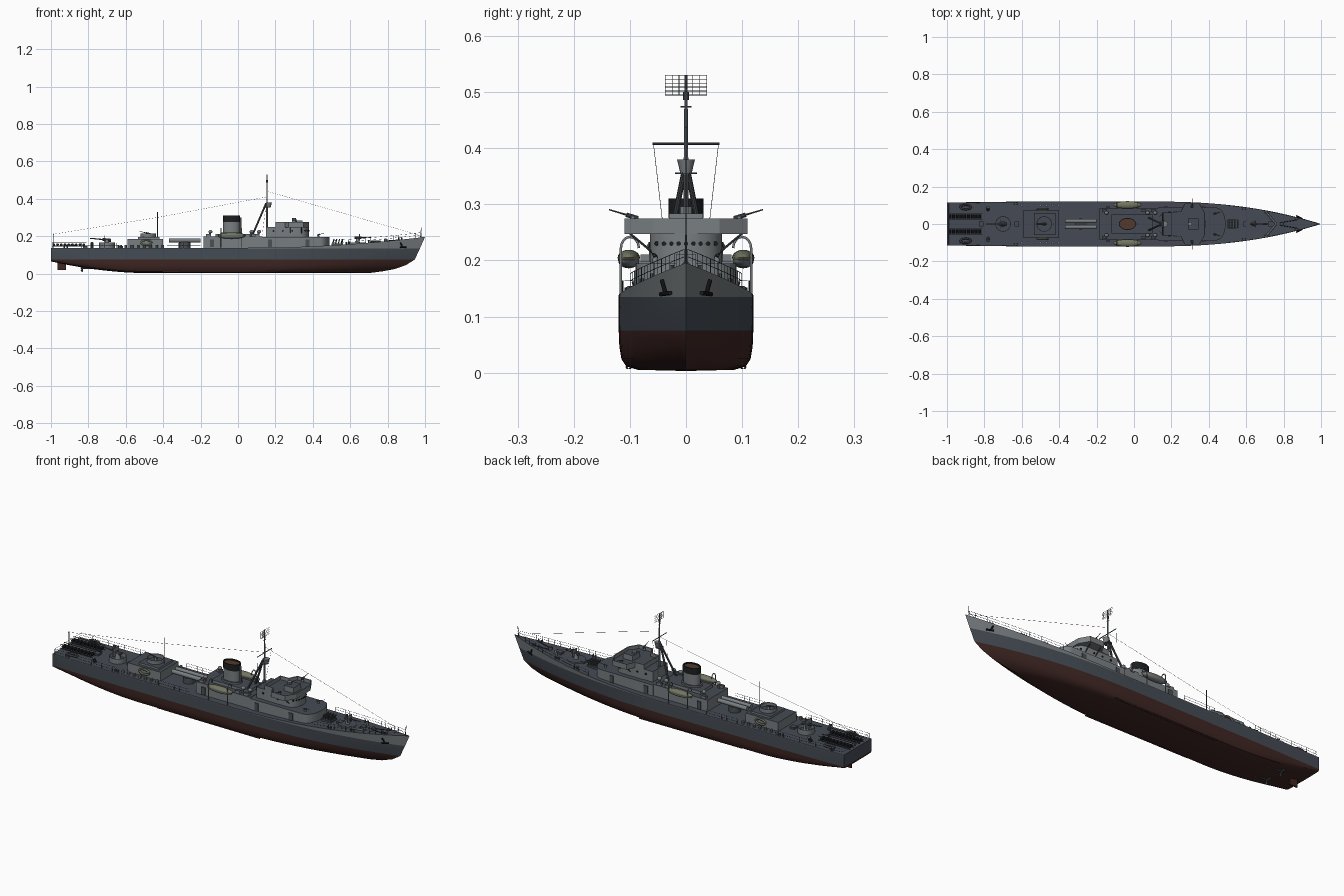
import bpy, bmesh
from math import pi, sin, cos
from mathutils import Vector, Matrix

if "Cube" in bpy.data.objects:
    bpy.data.objects.remove(bpy.data.objects["Cube"])


def paint(name, r, g, b):
    m = bpy.data.materials.new(name)
    m.use_nodes = True
    m.diffuse_color = (r, g, b, 1)
    m.node_tree.nodes["Principled BSDF"].inputs["Base Color"].default_value = (r, g, b, 1)
    return m


RED = paint("bottom red", .05, .02, .017)
SLATE = paint("hull slate", .06, .073, .09)
GREY = paint("light grey", .19, .21, .22)
DECK = paint("deck blue grey", .06, .068, .088)
BLACK = paint("black", .012, .013, .015)
OLIVE = paint("olive canvas", .17, .18, .12)
RUST = paint("soot brown", .09, .04, .025)
STEEL = paint("dark steel", .07, .08, .09)


def finish(name, bm, mats, smooth=False):
    bmesh.ops.recalc_face_normals(bm, faces=bm.faces[:])
    me = bpy.data.meshes.new(name)
    bm.to_mesh(me)
    bm.free()
    for m in mats:
        me.materials.append(m)
    ob = bpy.data.objects.new(name, me)
    bpy.context.collection.objects.link(ob)
    if smooth:
        bpy.ops.object.select_all(action='DESELECT')
        ob.select_set(True)
        bpy.context.view_layer.objects.active = ob
        bpy.ops.object.shade_smooth_by_angle(angle=.6)
    return ob


def prism(name, outline, z0, z1, side=GREY, top=DECK, rim=0, depth=0):
    """Extruded outline; a rim sinks the top into a bulwark."""
    bm = bmesh.new()
    base = bm.faces.new([bm.verts.new((x, y, z0)) for x, y in outline])
    ext = bmesh.ops.extrude_face_region(bm, geom=[base], use_keep_orig=True)["geom"]
    bmesh.ops.translate(bm, vec=(0, 0, z1 - z0), verts=[g for g in ext if isinstance(g, bmesh.types.BMVert)])
    cap = [g for g in ext if isinstance(g, bmesh.types.BMFace)][0]
    bmesh.ops.recalc_face_normals(bm, faces=bm.faces[:])
    if rim:
        bmesh.ops.inset_region(bm, faces=[cap], thickness=rim, depth=0)
        bmesh.ops.translate(bm, vec=(0, 0, -.001), verts=cap.verts[:])
        inner = bmesh.ops.extrude_face_region(bm, geom=[cap])["geom"]
        bmesh.ops.delete(bm, geom=[cap], context='FACES_ONLY') if cap.is_valid else None
        bmesh.ops.translate(bm, vec=(0, 0, -depth), verts=[g for g in inner if isinstance(g, bmesh.types.BMVert)])
        cap = [g for g in inner if isinstance(g, bmesh.types.BMFace)][0]
    cap.material_index = 1
    return finish(name, bm, [side, top], len(outline) > 10)


def box(name, x0, x1, y0, y1, z0, z1, side=GREY, top=DECK):
    return prism(name, [(x0, y0), (x1, y0), (x1, y1), (x0, y1)], z0, z1, side, top)


def ring(x, y, rx, ry, n=20):
    return [(x + rx * cos(2 * pi * i / n), y + ry * sin(2 * pi * i / n)) for i in range(n)]


def rod(name, p, q, r, mat=GREY, r2=None, n=10):
    p, q = Vector(p), Vector(q)
    bm = bmesh.new()
    turn = (q - p).to_track_quat('Z', 'Y').to_matrix().to_4x4()
    bmesh.ops.create_cone(bm, cap_ends=True, segments=n, radius1=r, radius2=r if r2 is None else r2,
                          depth=(q - p).length, matrix=Matrix.Translation((p + q) / 2) @ turn)
    return finish(name, bm, [mat], True)


def ball(name, at, size, mat):
    bm = bmesh.new()
    bmesh.ops.create_uvsphere(bm, u_segments=20, v_segments=10, radius=1,
                              matrix=Matrix.Translation(at) @ Matrix.Diagonal((*size, 1)))
    return finish(name, bm, [mat], True)


def wire(name, paths, r, mat=STEEL, loop=False):
    cu = bpy.data.curves.new(name, 'CURVE')
    cu.dimensions, cu.bevel_depth, cu.bevel_resolution = '3D', r, 1
    for pts in paths:
        sp = cu.splines.new('POLY')
        sp.points.add(len(pts) - 1)
        for v, p in zip(sp.points, pts):
            v.co = (*p, 1)
        sp.use_cyclic_u = loop
    cu.materials.append(mat)
    ob = bpy.data.objects.new(name, cu)
    bpy.context.collection.objects.link(ob)
    return ob


def sheer(x):
    return .138 + .058 * max(0, (x - .05) / .95) ** 2


def beam(x, end=1, power=2.35):
    u = max(0, (x - .1) / (end - .1))
    return (.12 - .005 * max(0, -x - .6) / .4) * max(0, 1 - u ** power)


# Hull lofted from rows: (height fraction, bow end, fullness, taper power)
rows = [(0, .7, 0, 2), (.03, .72, .72, 1.8), (.12, .77, .89, 1.8), (.3, .84, .96, 1.9),
        (.6, .9, .99, 2), (1, .945, 1, 2.1), (2, .973, 1, 2.25), (3, 1, 1, 2.35)]
bm = bmesh.new()
COUNT = 48
sides = {}
for side in (1, -1):
    grid = []
    for f, end, full, power in rows:
        line = []
        for i in range(COUNT + 1):
            x = -1 + (end + 1) * i / COUNT
            keel = .003 + .062 * max(0, (-x - .5) / .5) ** 1.8
            z = keel + (.075 - keel) * f if f <= 1 else .135 if f == 2 else max(sheer(x), .1365)
            line.append(bm.verts.new((x, side * full * beam(x, end, power), z)))
        grid.append(line)
    for j in range(len(rows) - 1):
        for i in range(COUNT):
            face = bm.faces.new((grid[j][i], grid[j][i + 1], grid[j + 1][i + 1], grid[j + 1][i]))
            face.material_index = 0 if j < 5 else 1 if j == 5 else 2
    sides[side] = grid
for i in range(COUNT):
    face = bm.faces.new((sides[1][-1][i], sides[1][-1][i + 1], sides[-1][-1][i + 1], sides[-1][-1][i]))
    face.material_index = 3
for j in range(len(rows) - 1):
    face = bm.faces.new((sides[1][j][0], sides[1][j + 1][0], sides[-1][j + 1][0], sides[-1][j][0]))
    face.material_index = 0 if j < 5 else 1
bmesh.ops.remove_doubles(bm, verts=bm.verts[:], dist=.0002)
finish("hull", bm, [RED, SLATE, GREY, DECK], True)

# Rudder, propellers, bilge keels, anchors
box("rudder", -.965, -.92, -.004, .004, .018, .075, RED, RED)
for s in (1, -1):
    rod("propeller_shaft", (-.6, s * .05, .02), (-.84, s * .05, .03), .004, STEEL)
    for k in range(3):
        a = 2 * pi * k / 3
        tip = Vector((-.835, s * .05 + .02 * cos(a), .03 + .02 * sin(a)))
        rod("propeller_blade", (-.83, s * .05, .03), tip, .003, STEEL, .007, 6)
    wire("bilge_keel", [[(-.4, s * .1, .01), (.2, s * .104, .01)]], .004, RED)
    rod("anchor_shank", (.87, s * .043, .165), (.88, s * .036, .14), .004, BLACK)
    rod("anchor_fluke", (.868, s * .045, .14), (.9, s * .028, .142), .004, BLACK)

# Deck railing
for s in (1, -1):
    for name, x0, x1 in (("bow_rail", .5, .98), ("stern_rail", -.99, -.62), ("waist_rail", -.38, -.2)):
        n = int((x1 - x0) / .03)
        xs = [x0 + (x1 - x0) * i / n for i in range(n + 1)]
        edge = [Vector((x, s * (beam(x) - .003), sheer(x))) for x in xs]
        lines = [[p + Vector((0, 0, h)) for p in edge] for h in (.013, .026)]
        posts = [[p, p + Vector((0, 0, .026))] for p in edge]
        wire(name, lines + posts, .0006)
wire("transom_rail", [[(-.99, -.11, .138 + h), (-.99, .11, .138 + h)] for h in (.013, .026)], .0006)

# Main deckhouse with rounded front, bridge tower and open bridge
front = [(.44 + .05 * cos(a), .088 * sin(a)) for a in [pi * (i / 12 - .5) for i in range(13)]]
prism("forward_house", [(.13, .09), (.13, -.09)] + front, .13, .195)
box("midship_house", -.185, .13, -.085, .085, .13, .198)
box("casing", -.12, .1, -.05, .05, .19, .212)
box("chart_house", .15, .27, -.062, .062, .19, .25)
nose = [(.33 + .05 * cos(a), .064 * sin(a)) for a in [pi * (i / 10 - .5) for i in range(11)]]
prism("bridge_tower", [(.2, .064), (.2, -.064)] + nose, .19, .25)
half = [(.2, .065), (.25, .068), (.27, .11), (.35, .11), (.38, .06)]
prism("open_bridge", half + [(x, -y) for x, y in reversed(half)], .247, .275, GREY, DECK, .005, .018)
box("wheelhouse", .29, .345, -.03, .03, .255, .284)
rod("director", (.3, 0, .28), (.3, 0, .296), .012)
for i in range(-4, 5):
    y = i * .013
    x = .33 + .05 * (1 - (y / .064) ** 2) ** .5
    rod("bridge_porthole", (x - .004, y, .23), (x + .002, y, .23), .004, BLACK)
for s in (1, -1):
    for x in (.19, .24, .29):
        rod("side_porthole", (x, s * .06, .228), (x, s * .0665, .228), .005, BLACK)
    for x in (-.15, .16, .36):
        box("door", x, x + .022, s * .0905 - .002, s * .0905 + .002, .142, .182, STEEL, STEEL)
    for x in (.28, .34):
        rod("wing_strut", (x, s * .06, .215), (x, s * .1, .248), .002, STEEL)

# Funnel with dark cap and sooty mouth
prism("funnel", ring(-.035, 0, .045, .03, 28), .2, .278, GREY, GREY)
prism("funnel_cap", ring(-.035, 0, .0465, .0315, 28), .276, .31, BLACK, RUST, .004, .006)
prism("funnel_foot", ring(-.035, 0, .055, .038, 28), .2, .22)
rod("steam_pipe", (.015, 0, .2), (.015, 0, .3), .005)

# Boats under canvas with davits, ventilators
for s in (1, -1):
    ball("boat", (-.035, s * .102, .205), (.075, .02, .014), OLIVE)
    ball("boat_keel", (-.035, s * .102, .2), (.072, .019, .014), GREY)
    for x in (-.09, .02):
        arc = [(x, s * (.1 + .016 * cos(a)), .222 + .02 * sin(a)) for a in [pi * i / 8 for i in range(9)]]
        wire("davit", [[(x, s * .116, .14)] + arc], .0025, GREY)
    for x in (-.15, .07, .11):
        rod("ventilator", (x, s * .06, .195), (x, s * .06, .222), .006)
        ball("ventilator_cowl", (x + .003, s * .06, .224), (.011, .01, .009), GREY)
    for x in (-.17, .04, .09):
        box("locker", x, x + .025, s * .073 - .008, s * .073 + .008, .19, .211)

# Mast: tripod, lookout, yard, lattice antenna
rod("mast", (.155, 0, .19), (.155, 0, .53), .006, GREY, .0025)
for s in (1, -1):
    rod("tripod_leg", (.15, 0, .375), (.075, s * .035, .2), .005, STEEL)
    wire("yard_stay", [[(.155, s * .058, .408), (.13, s * .035, .21)]], .0005)
rod("lookout", (.165, 0, .355), (.165, 0, .38), .01, GREY, .016, 16)
rod("lamp_shelf", (.155, 0, .354), (.155, 0, .357), .02, STEEL)
rod("masthead_drum", (.155, 0, .486), (.155, 0, .5), .005, STEEL)
rod("yard", (.155, -.06, .408), (.155, .06, .408), .002, STEEL)
rod("upper_yard", (.155, -.01, .474), (.155, .01, .474), .0012, STEEL)
bars = [[(.158, -.037, .495 + .007 * i), (.158, .037, .495 + .007 * i)] for i in range(6)]
bars += [[(.158, -.037 + .0123 * i, .495), (.158, -.037 + .0123 * i, .53)] for i in range(7)]
wire("antenna_lattice", bars, .0007)
rod("aft_pole", (-.43, 0, .19), (-.43, 0, .33), .0022, STEEL)
wire("aerials", [[(.155, 0, .44), (.97, 0, .205)], [(.155, 0, .41), (-.43, 0, .3), (-.99, 0, .21)]], .0005)
rod("jackstaff", (.975, 0, .19), (.98, 0, .245), .0015, STEEL)
rod("ensign_staff", (-.985, 0, .138), (-.985, 0, .215), .0015, STEEL)


def gun(name, x, y, z, aim, size, shield=True):
    """Pedestal, breech, shield and barrel pointing along aim."""
    base, aim = Vector((x, y, z)), Vector(aim).normalized()
    pivot = base + Vector((0, 0, .8 * size))
    rod(name + "_pedestal", base, pivot, .35 * size, GREY, .22 * size, 12)
    rod(name + "_breech", pivot - aim * .5 * size, pivot + aim * .6 * size, .2 * size, STEEL)
    rod(name + "_barrel", pivot, pivot + aim * 2.2 * size, .09 * size, STEEL, .06 * size)
    if shield:
        w = .55 * size
        dx = .3 * size * (1 if aim.x > 0 else -1)
        box(name + "_shield", x + dx - .002, x + dx + .002, y - w, y + w, z + .35 * size, z + 1.4 * size, GREY, GREY)


# Armament
prism("bow_gun_platform", ring(.64, 0, .045, .045), .14, .165, GREY, DECK)
gun("bow_gun", .64, 0, .165, (1, 0, .05), .033)
prism("stern_gun_tub", ring(-.7, 0, .042, .042, 24), .13, .165, GREY, DECK, .004, .02)
gun("stern_gun", -.7, 0, .146, (-1, 0, .1), .042)
for s in (1, -1):
    gun("wing_gun", .31, s * .095, .262, (.1, s, .3), .02, False)
    gun("bow_light_gun", .43, s * .055, .195, (1, s * .3, .3), .016, False)
box("mortar_base", .5, .56, -.025, .025, .14, .162, STEEL, STEEL)
for i in range(4):
    for j in range(-2, 3):
        rod("mortar_spigot", (.507 + i * .015, j * .01, .16), (.513 + i * .015, j * .01, .185), .003, STEEL, n=6)

# Aft deckhouse with gun tub and rafts
box("aft_house", -.59, -.4, -.075, .075, .13, .185)
box("aft_house_roof", -.535, -.42, -.06, .06, .18, .195)
prism("aft_tub", ring(-.48, 0, .042, .042, 24), .19, .215, GREY, DECK, .004, .018)
gun("aft_gun", -.48, 0, .197, (-1, 0, .25), .022, False)
for s in (1, -1):
    for name, x in (("aft_raft", -.49), ("stern_raft", -.9)):
        y, z = (.08, .165) if x > -.6 else (.09, .15)
        pts = [(x + .028 * cos(a), s * y + (0 if x > -.6 else .012 * sin(a)), z + (.013 * sin(a) if x > -.6 else 0))
               for a in [2 * pi * i / 20 for i in range(20)]]
        wire(name, [pts], .005, OLIVE if x > -.6 else STEEL, True)
    for i in range(7):
        x = -.6 + i * .033
        rod("deck_canister", (x, s * .1, .135), (x, s * .1, .153), .007, GREY, n=8)

# Trainable tubes amidships
for s in (1, -1):
    rod("launch_tube", (-.37, s * .016, .177), (-.2, s * .016, .177), .011, GREY, n=14)
rod("tube_turntable", (-.285, 0, .135), (-.285, 0, .168), .03, STEEL, n=20)

# Stern racks with drums
for s in (1, -1):
    for d in (-.014, .014):
        y = s * .04 + d
        wire("charge_rack", [[(-.995, y, z), (-.81, y, z)] for z in (.145, .165)], .0018, STEEL)
    for i in range(9):
        x = -.985 + i * .02
        rod("depth_charge", (x, s * .04 - .011, .153), (x, s * .04 + .011, .153), .008, BLACK, n=10)
    rod("deck_thrower", (-.78, s * .075, .138), (-.78, s * .09, .165), .008, STEEL)

# Foredeck gear: winch, breakwater, bollards, hatches
rod("winch", (.79, 0, .16), (.79, 0, .186), .012, STEEL, .009, 14)
for s in (1, -1):
    wire("breakwater", [[(.76, 0, .173), (.71, s * .06, .168)]], .005, GREY)
    wire("anchor_chain", [[(.79, s * .008, .175), (.88, s * .024, .182)]], .002, BLACK)
    for x in (-.93, -.64, .58, .7, .86):
        for d in (0, .016):
            y = s * (beam(x) - .014)
            rod("bollard", (x + d, y, sheer(x) - .005), (x + d, y, sheer(x) + .012), .004, STEEL, n=8)
for x in (-.83, -.64, .72, .585):
    box("hatch", x, x + .025, -.014, .014, sheer(x) - .01, sheer(x) + .01, STEEL, DECK)
